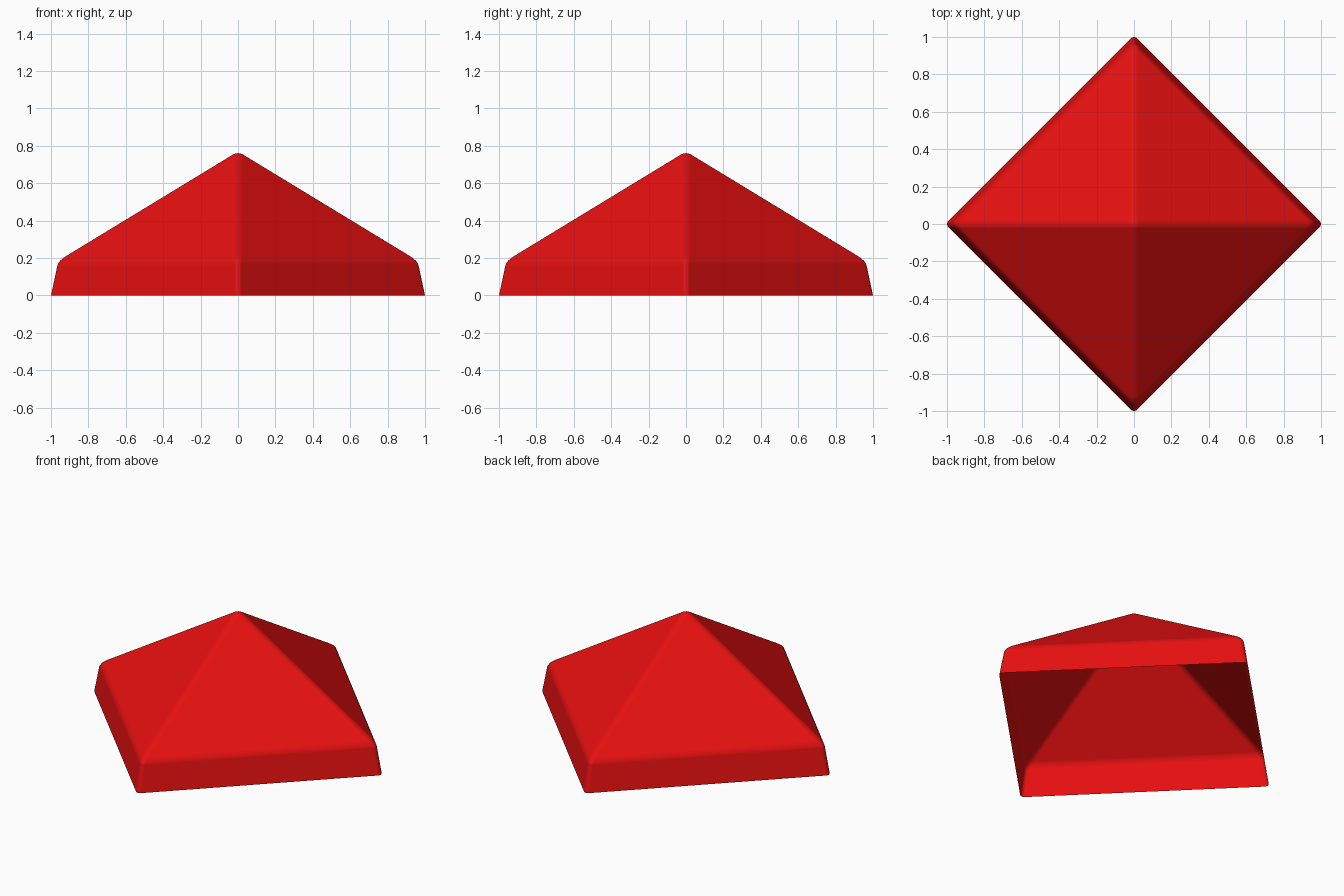
import bpy, bmesh, math

cube = bpy.data.objects.get("Cube")
if cube:
    bpy.data.objects.remove(cube, do_unlink=True)

# Single red material
red = bpy.data.materials.new("roof red")
red.use_nodes = True
colour = (0.8, 0.005, 0.005, 1)
red.diffuse_color = colour
red.node_tree.nodes["Principled BSDF"].inputs["Base Color"].default_value = colour

# Open canopy shell: sloping skirt, then four roof planes to a peak
SIDES = 4
bm = bmesh.new()


def ring(radius, z):
    angles = [2 * math.pi * i / SIDES for i in range(SIDES)]
    return [bm.verts.new((radius * math.cos(a), radius * math.sin(a), z)) for a in angles]


rim, eave = ring(1.01, 0), ring(0.97, 0.187)
peak = bm.verts.new((0, 0, 0.777))
for i in range(SIDES):
    j = (i + 1) % SIDES
    bm.faces.new((rim[i], rim[j], eave[j], eave[i]))
    bm.faces.new((eave[i], eave[j], peak))
for face in bm.faces:
    face.smooth = True

mesh = bpy.data.meshes.new("canopy")
bm.to_mesh(mesh)
bm.free()
mesh.materials.append(red)
canopy = bpy.data.objects.new("canopy", mesh)
bpy.context.collection.objects.link(canopy)

# Softly rounded ridges, eaves and corners
bevel = canopy.modifiers.new("rounded edges", "BEVEL")
bevel.width = 0.025
bevel.segments = 4
bevel.limit_method = "ANGLE"
bevel.angle_limit = math.radians(20)
bevel.harden_normals = True
